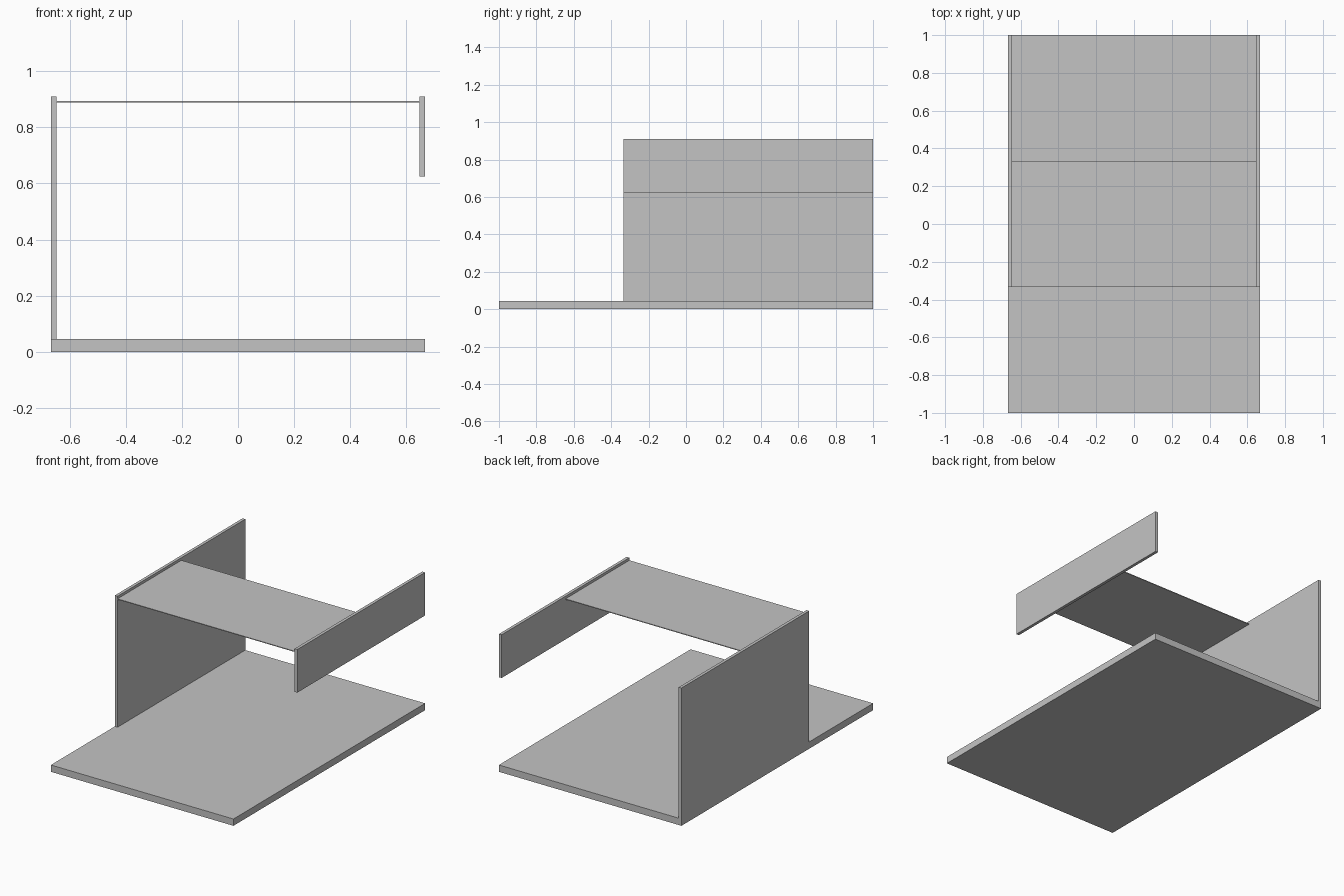
import bpy

cube = bpy.data.objects.get("Cube")
if cube:
    bpy.data.objects.remove(cube, do_unlink=True)

# One plain grey for every board
grey = bpy.data.materials.new("plain grey")
grey.use_nodes = True
colour = (0.55, 0.55, 0.55, 1)
grey.diffuse_color = colour
bsdf = next(n for n in grey.node_tree.nodes if n.type == 'BSDF_PRINCIPLED')
bsdf.inputs["Base Color"].default_value = colour


def board(name, x, y, z):
    """Flat board spanning the given (low, high) ranges."""
    spans = (x, y, z)
    bpy.ops.mesh.primitive_cube_add(size=1, location=[(a + b) / 2 for a, b in spans])
    obj = bpy.context.object
    obj.name = name
    obj.scale = [b - a for a, b in spans]
    bpy.ops.object.transform_apply(location=False, rotation=False, scale=True)
    obj.data.materials.append(grey)
    return obj


half_width = 0.667
inner = half_width - 0.02
base_top = 0.045
top = 0.91
front = -0.333

# Base slab
board("base", (-half_width, half_width), (-1, 1), (0, base_top))
# Full-height wall on one side, short hanging panel on the other
board("tall_side_wall", (-half_width, -inner), (front, 1), (base_top, top))
board("short_side_panel", (inner, half_width), (front, 1), (0.625, top))
# Thin shelf bridging the two sides
board("thin_shelf", (-inner, inner), (front, -front), (0.888, 0.893))
